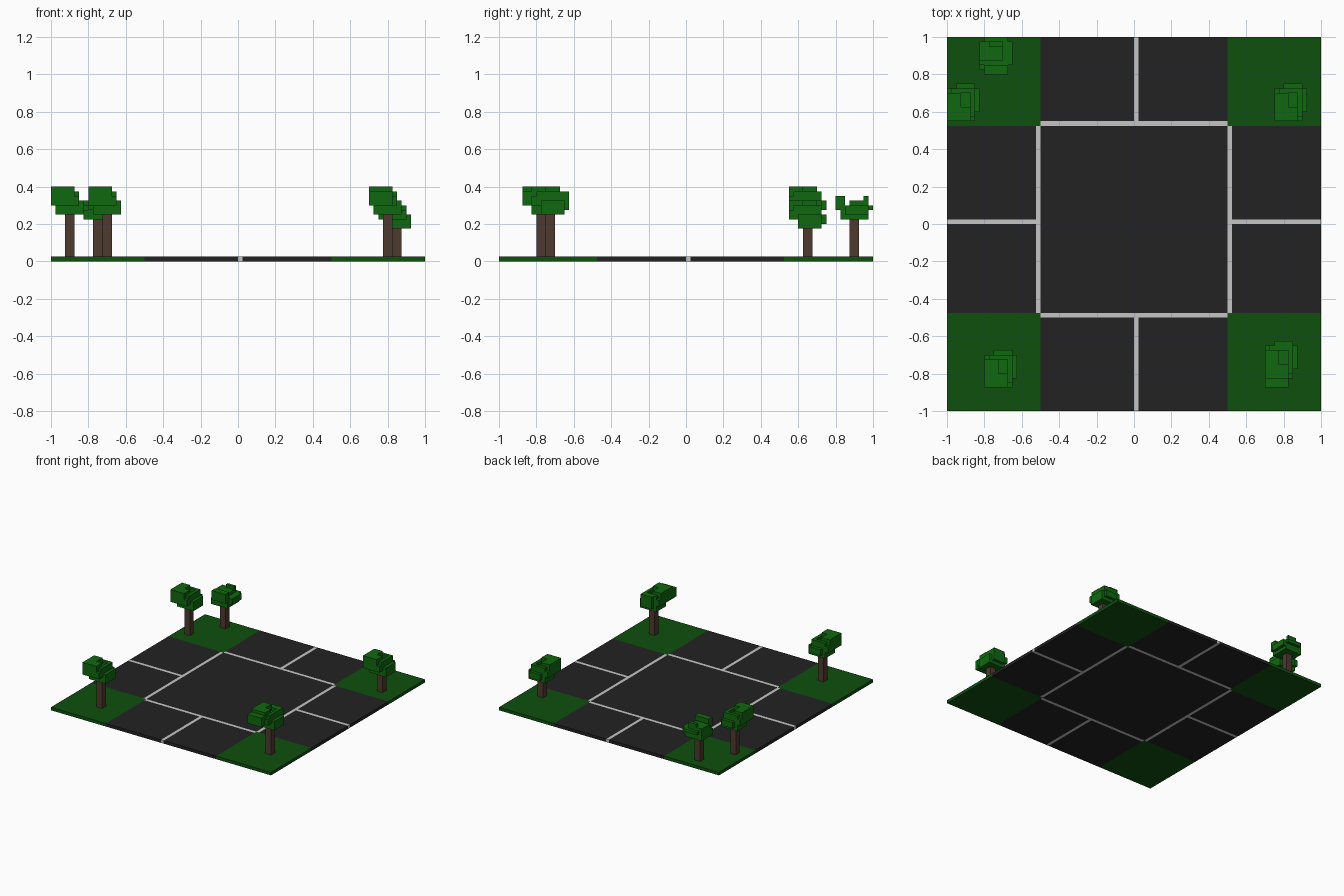
import bpy, bmesh
from mathutils import Vector

if "Cube" in bpy.data.objects:
    bpy.data.objects.remove(bpy.data.objects["Cube"])

U = 0.025  # block size; everything sits on this grid


def material(name, rgb):
    m = bpy.data.materials.new(name)
    m.diffuse_color = (*rgb, 1)
    m.use_nodes = True
    m.node_tree.nodes["Principled BSDF"].inputs["Base Color"].default_value = m.diffuse_color
    return m


GRASS = material("grass_green", (0.0045, 0.080, 0.0045))
ROAD = material("asphalt_grey", (0.016, 0.016, 0.016))
LINE = material("line_white", (0.56, 0.56, 0.56))
LEAF = material("leaf_green", (0.005, 0.140, 0.005))
BARK = material("bark_brown", (0.078, 0.042, 0.028))


def finish(bm, name, mats):
    me = bpy.data.meshes.new(name)
    bm.to_mesh(me)
    bm.free()
    for m in mats:
        me.materials.append(m)
    ob = bpy.data.objects.new(name, me)
    bpy.context.collection.objects.link(ob)
    return ob


def blocks(name, boxes, origin, mat):
    """Union of boxes (x0,x1,y0,y1,z0,z1 in blocks), outer faces only."""
    cells = {(x, y, z) for a, b, c, d, e, f in boxes
             for x in range(a, b) for y in range(c, d) for z in range(e, f)}
    bm = bmesh.new()
    for c in cells:
        for ax in range(3):
            for s in (0, 1):
                n = list(c)
                n[ax] += 2 * s - 1
                if tuple(n) in cells:
                    continue
                u, v = (ax + 1) % 3, (ax + 2) % 3
                ring = [(0, 0), (1, 0), (1, 1), (0, 1)]
                pts = []
                for i, j in (ring if s else ring[::-1]):
                    p = list(c)
                    p[ax] += s
                    p[u] += i
                    p[v] += j
                    pts.append(bm.verts.new((Vector(p) + Vector(origin)) * U))
                bm.faces.new(pts)
    bmesh.ops.remove_doubles(bm, verts=bm.verts, dist=1e-4)
    bmesh.ops.dissolve_limit(bm, angle_limit=0.01, verts=bm.verts, edges=bm.edges)
    return finish(bm, name, [mat])


# Ground tile: one slab cut along the markings, coloured by position
bm = bmesh.new()
bmesh.ops.create_cube(bm, size=1)
bmesh.ops.scale(bm, vec=(2, 2, U), verts=bm.verts)
bmesh.ops.translate(bm, vec=(0, 0, U / 2), verts=bm.verts)
for axis, cuts in (((1, 0, 0), (-21, -20, 0, 1, 20, 21)),
                   ((0, 1, 0), (-20, -19, 0, 1, 21, 22))):
    for k in cuts:
        bmesh.ops.bisect_plane(bm, geom=bm.verts[:] + bm.edges[:] + bm.faces[:],
                               plane_co=Vector(axis) * k * U, plane_no=axis)


def ground_index(x, y):
    in_x, in_y = -20 < x < 20, -19 < y < 21
    if in_y and (-21 < x < -20 or 20 < x < 21):
        return 2
    if in_x and (-20 < y < -19 or 21 < y < 22):
        return 2
    if (0 < x < 1 and not in_y) or (0 < y < 1 and not in_x):
        return 2
    return 1 if in_x or in_y else 0


for f in bm.faces:
    c = f.calc_center_median() / U
    f.material_index = ground_index(c.x, c.y)
finish(bm, "ground_tile", [GRASS, ROAD, LINE])

# Crown: base, wide skirt and a raised rim around a hollow, tallest at the left
crown = [
    (-3, 3, -2, 3, 0, 3),    # base
    (-4, 2, -4, 3, 2, 4),    # skirt
    (-4, -1, -4, 2, 2, 6),   # left rim
    (-3, 1, -4, -1, 2, 6),   # front rim
    (1, 2, -3, 3, 2, 5),     # right rim
    (-3, 2, 2, 3, 2, 5),     # back rim
    (-2, 2, 3, 4, 1, 3),     # back bulge
]
flat_crown = [
    (-3, 3, -3, 3, 0, 2),
    (-3, 4, -2, 3, 1, 3),
    (-2, 3, -4, 4, 2, 3),
    (-2, 3, -4, -2, 2, 5),
    (-3, 2, -1, 3, 2, 4),
    (-1, 2, 2, 3, 2, 5),
]
front_bulge = [(-4, 1, -6, -3, 2, 5), (-2, 2, 3, 4, 2, 5)]

# Trees: trunk centre and crown base height, in blocks
trees = {
    "back_left": (-36, 26, 10, crown),
    "back": (-30, 36, 9, flat_crown),
    "back_right": (34, 26, 7, crown),
    "front_left": (-28, -31, 10, crown),
    "front_right": (32, -29, 10, crown + front_bulge),
}
for name, (x, y, z, shape) in trees.items():
    blocks(name + "_trunk", [(-1, 1, -1, 1, 1, z)], (x, y, 0), BARK)
    blocks(name + "_crown", shape, (x, y, z), LEAF)
